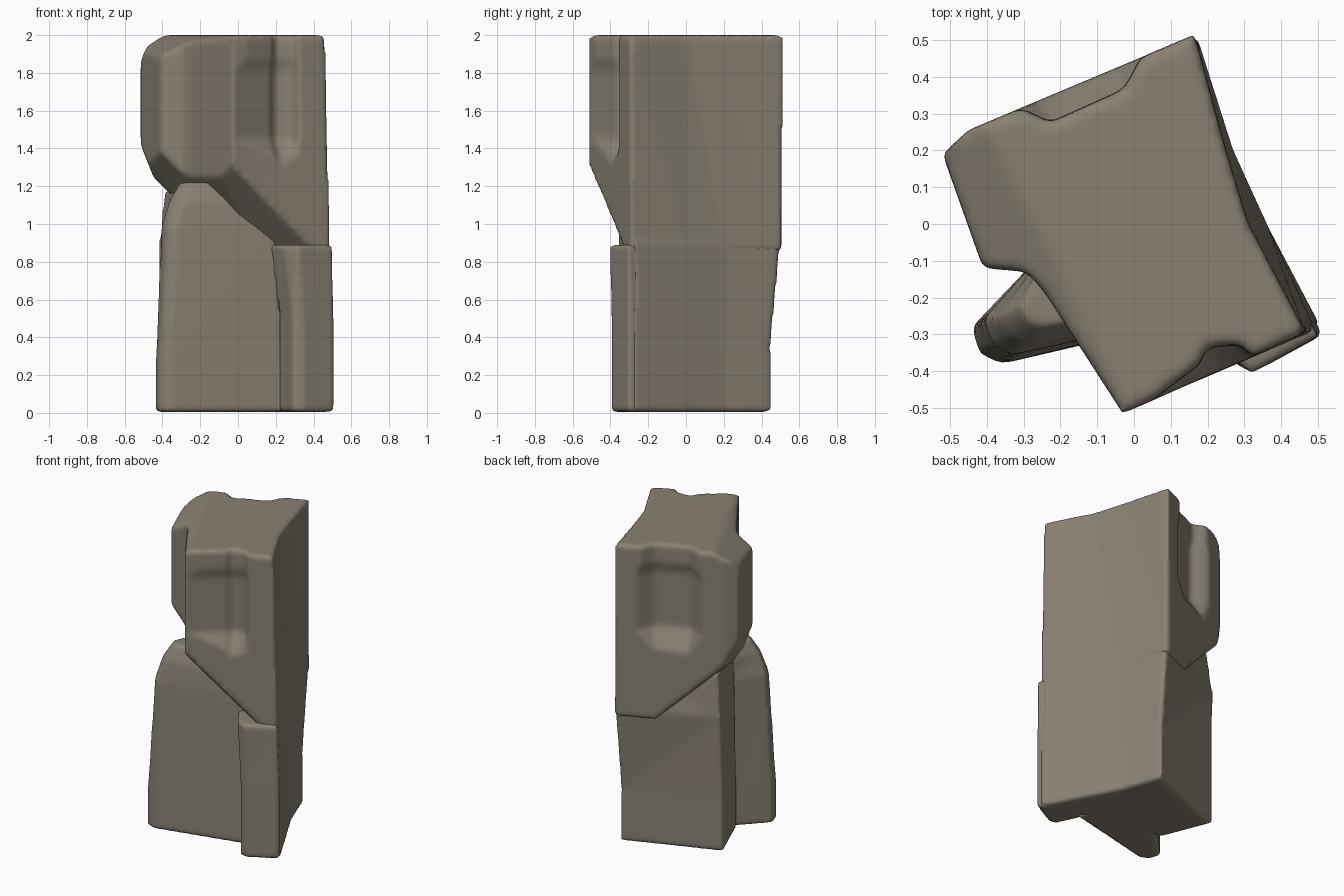
import bpy, bmesh
from mathutils import Vector

if "Cube" in bpy.data.objects:
    bpy.data.objects.remove(bpy.data.objects["Cube"])

# One weathered stone colour
stone = bpy.data.materials.new("warm_grey_stone")
stone.use_nodes = True
colour = (0.25, 0.22, 0.17, 1)
stone.diffuse_color = colour
bsdf = stone.node_tree.nodes["Principled BSDF"]
bsdf.inputs["Base Color"].default_value = colour
bsdf.inputs["Roughness"].default_value = 0.9


def loft(name, rings, cuts=()):
    """Join plan outlines at rising heights, then trim with (point, outward normal) planes."""
    bm = bmesh.new()
    loops = [[bm.verts.new((x, y, z)) for x, y in pts] for z, pts in rings]
    for low, high in zip(loops, loops[1:]):
        for i in range(len(low)):
            j = (i + 1) % len(low)
            bm.faces.new((low[i], low[j], high[j], high[i]))
    bm.faces.new(loops[0][::-1])
    bm.faces.new(loops[-1])
    bmesh.ops.triangulate(bm, faces=bm.faces[:])
    for point, normal in cuts:
        bmesh.ops.bisect_plane(bm, geom=bm.verts[:] + bm.edges[:] + bm.faces[:],
                               plane_co=point, plane_no=Vector(normal).normalized(),
                               clear_outer=True)
        bmesh.ops.holes_fill(bm, edges=[e for e in bm.edges if e.is_boundary])
    bmesh.ops.recalc_face_normals(bm, faces=bm.faces[:])
    mesh = bpy.data.meshes.new(name)
    bm.to_mesh(mesh)
    bm.free()
    mesh.materials.append(stone)
    obj = bpy.data.objects.new(name, mesh)
    bpy.context.collection.objects.link(obj)
    return obj


def weather(obj):
    """Soften the edges as worn stone."""
    remesh = obj.modifiers.new("Remesh", 'REMESH')
    remesh.mode = 'VOXEL'
    remesh.voxel_size = 0.016
    remesh.use_smooth_shade = True
    smooth = obj.modifiers.new("Smooth", 'SMOOTH')
    smooth.factor = 0.5
    smooth.iterations = 5


def shift(pts, normal, amount):
    return [(x + normal[0] * amount, y + normal[1] * amount) for x, y in pts]


# Upper block: overhanging on the front and left, with a lobe at the left
top = [(-0.52, 0.19), (-0.41, -0.12), (-0.29, -0.13), (-0.24, -0.19), (-0.03, -0.515),
       (0.465, -0.295), (0.31, 0), (0.25, 0.2), (0.165, 0.515), (-0.45, 0.255)]
base = top[:5] + [(0.49, -0.29), (0.36, 0), (0.27, 0.2), (0.17, 0.515), (-0.45, 0.255)]
upper = loft("upper_block", [(0.86, base), (2, top)], [
    ((0.28, -0.27, 0.88), (-0.6, -1, -1)),
    ((-0.36, 0, 1.16), (-1, 0, -1)),
    ((-0.4, -0.13, 1.38), (-1.07, -0.7, -1)),
    ((-0.46, 0, 1.28), (-2.5, 0, -1)),
    ((-0.46, 0, 2), (-1, 0, 0.4)),
    ((-0.4, -0.12, 1.9), (-0.5, -0.25, 1))])

# Scooped niches in the front and back of the upper block
front_niche = [(-0.02, -0.51), (0.17, -0.365), (0.19, -0.32), (0.28, -0.31), (0.33, -0.36),
               (0.33, -0.7), (-0.02, -0.7)]
back_niche = [(0.05, 0.48), (-0.02, 0.35), (-0.22, 0.26), (-0.28, 0.29), (-0.38, 0.32),
              (-0.38, 0.8), (0.05, 0.8)]
for name, pts, out in (("front_niche_cutter", front_niche, (0.4, -0.91)),
                       ("back_niche_cutter", back_niche, (-0.43, 0.9))):
    cutter = loft(name, [(1.25, shift(pts, out, 0.13)), (1.45, pts), (1.81, pts),
                         (1.88, shift(pts, out, 0.02)), (2.1, shift(pts, out, 0.015))])
    cutter.hide_render = True
    cutter.hide_set(True)
    cutter.display_type = 'WIRE'
    cut = upper.modifiers.new("Niche", 'BOOLEAN')
    cut.operation = 'DIFFERENCE'
    cut.solver = 'EXACT'
    cut.object = cutter

# Lower block, slightly narrower at the back than the one above
foot = [(0.51, -0.285), (0.26, 0.19), (0.165, 0.45), (-0.43, 0.225), (-0.3, -0.1), (0.2, -0.2)]
crown = [(0.492, -0.285), (0.27, 0.2), (0.17, 0.505), (-0.42, 0.24), (-0.29, -0.1), (0.2, -0.2)]
shoulder = [(0.42, -0.25), (0.24, 0.17), (0.14, 0.43), (-0.39, 0.22), (-0.28, -0.1), (0.2, -0.2)]
lower = loft("lower_block", [(0.005, foot), (0.35, foot), (0.9, crown), (1.18, shoulder)])

# Sloping slab leaning against the front left
slab_foot = [(-0.44, -0.28), (-0.42, -0.35), (-0.36, -0.38), (0.24, -0.24), (0.2, 0), (-0.25, -0.08)]
slab_mid = [(-0.41, -0.26), (-0.38, -0.33), (-0.33, -0.355), (0.2, -0.24), (0.2, 0), (-0.25, -0.08)]
slab_neck = [(-0.37, -0.25), (-0.34, -0.3), (-0.29, -0.33), (0, -0.27), (0, -0.1), (-0.25, -0.09)]
slab_top = [(-0.31, -0.22), (-0.29, -0.26), (-0.25, -0.28), (-0.14, -0.26), (-0.12, -0.1), (-0.25, -0.1)]
slab = loft("leaning_slab", [(0.005, slab_foot), (0.25, slab_foot), (0.98, slab_mid),
                             (1.12, slab_neck), (1.22, slab_top)])

# Squat post at the front corner
post_plan = [(0.22, -0.24), (0.29, -0.39), (0.34, -0.395), (0.515, -0.3), (0.47, -0.23), (0.3, -0.1)]
post_top = [(0.17, -0.24), (0.24, -0.35), (0.32, -0.405), (0.5, -0.305), (0.46, -0.23), (0.3, -0.1)]
post = loft("corner_post", [(0.005, post_plan), (0.5, post_plan), (0.89, post_top)])

for part in (upper, lower, slab, post):
    weather(part)
